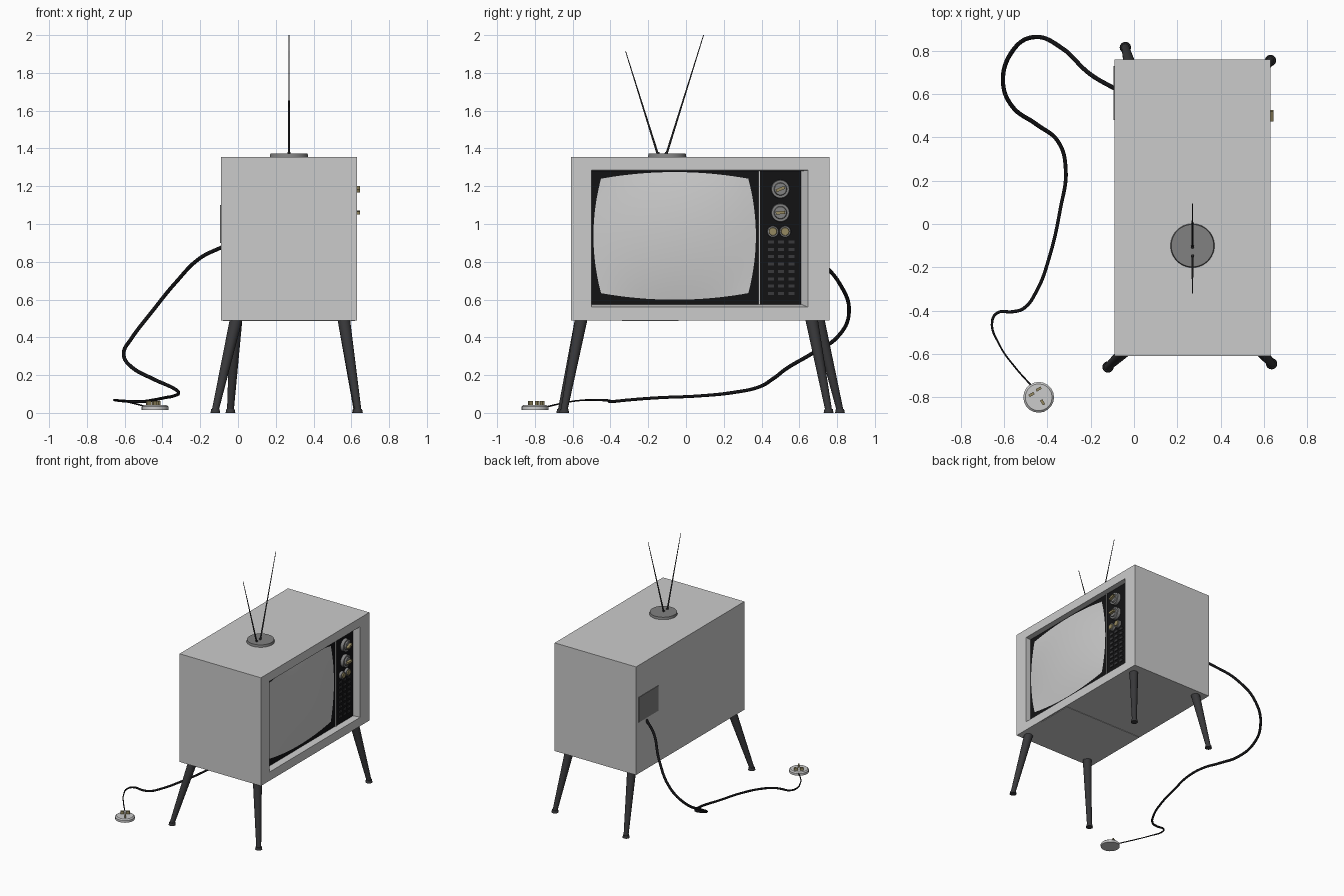
import bpy, bmesh, math
from mathutils import Vector, Matrix

if "Cube" in bpy.data.objects:
    bpy.data.objects.remove(bpy.data.objects["Cube"])


def mat(name, r, g, b):
    m = bpy.data.materials.new(name)
    m.diffuse_color = (r, g, b, 1)
    m.use_nodes = True
    m.node_tree.nodes["Principled BSDF"].inputs["Base Color"].default_value = m.diffuse_color
    return m


BLACK = mat("black", 0.006, 0.006, 0.007)
DARK = mat("dark_grey", 0.04, 0.04, 0.043)
MID = mat("mid_grey", 0.22, 0.22, 0.22)
BRASS = mat("brass", 0.3, 0.25, 0.12)


def make(name, bm, material=None):
    bmesh.ops.recalc_face_normals(bm, faces=bm.faces[:])
    me = bpy.data.meshes.new(name)
    bm.to_mesh(me)
    bm.free()
    ob = bpy.data.objects.new(name, me)
    bpy.context.collection.objects.link(ob)
    if material:
        me.materials.append(material)
    return ob


def box(name, lo, hi, material=None, turn=None):
    lo, hi = Vector(lo), Vector(hi)
    bm = bmesh.new()
    m = Matrix.Translation((lo + hi) / 2)
    if turn:
        m = m @ Matrix.Rotation(turn[0], 4, turn[1])
    bmesh.ops.create_cube(bm, size=1, matrix=m @ Matrix.Diagonal((*(hi - lo), 1)))
    return make(name, bm, material)


def rod(name, a, b, r1, r2, material=None, sides=24):
    a, b = Vector(a), Vector(b)
    d = b - a
    bm = bmesh.new()
    m = Matrix.Translation((a + b) / 2) @ d.to_track_quat('Z', 'Y').to_matrix().to_4x4()
    bmesh.ops.create_cone(bm, cap_ends=True, segments=sides, radius1=r1, radius2=r2,
                          depth=d.length, matrix=m)
    return make(name, bm, material)


# Cabinet: rectangular rings (x, y0, y1, z0, z1) joined into a box with a recessed front
FACE, BACK = 0.63, 0.585
rings = [(-0.09, -0.61, 0.76, 0.49, 1.355), (FACE, -0.61, 0.76, 0.49, 1.355),
         (FACE, -0.50, 0.645, 0.56, 1.285), (BACK, -0.50, 0.61, 0.575, 1.28)]
bm = bmesh.new()
loops = [[bm.verts.new(p) for p in ((x, y0, z0), (x, y1, z0), (x, y1, z1), (x, y0, z1))]
         for x, y0, y1, z0, z1 in rings]
for a, b in zip(loops, loops[1:]):
    for i in range(4):
        j = (i + 1) % 4
        bm.faces.new((a[i], a[j], b[j], b[i]))
bm.faces.new(loops[0])
bm.faces.new(loops[-1])
make("cabinet", bm)

# Thin panels on the back and underside
box("rear_access_panel", (-0.094, 0.48, 0.90), (-0.085, 0.73, 1.10), MID)
box("underside_panel", (-0.08, -0.34, 0.487), (0.62, -0.04, 0.495))

# Black screen mask, divider and control panel
box("screen_mask", (BACK - 0.01, -0.50, 0.575), (BACK + 0.004, 0.385, 1.28), BLACK)
box("divider_strip", (BACK - 0.01, 0.385, 0.575), (BACK + 0.012, 0.393, 1.28))
box("control_panel", (BACK - 0.01, 0.393, 0.575), (BACK + 0.006, 0.61, 1.28), BLACK)

# Domed picture tube with bowed edges
N = 20
bm = bmesh.new()
grid = []
for i in range(N + 1):
    u = 2 * i / N - 1
    row = []
    for j in range(N + 1):
        v = 2 * j / N - 1
        row.append(bm.verts.new((BACK + 0.005 + 0.03 * (1 - u * u) * (1 - v * v),
                                 -0.06 + u * (0.39 + 0.04 * (1 - v * v)),
                                 0.937 + v * (0.303 + 0.035 * (1 - u * u)))))
    grid.append(row)
for i in range(N):
    for j in range(N):
        bm.faces.new((grid[i][j], grid[i + 1][j], grid[i + 1][j + 1], grid[i][j + 1]))
screen = make("screen", bm)

# Tuning dials with raised grips
for n, (z, tilt) in enumerate(((1.185, 0.4), (1.06, 0.1)), 1):
    rod(f"dial_{n}", (BACK, 0.50, z), (0.615, 0.50, z), 0.05, 0.047, MID, 32)
    rod(f"dial_cap_{n}", (0.615, 0.50, z), (0.625, 0.50, z), 0.034, 0.031, MID, 32)
    box(f"dial_grip_{n}", (0.615, 0.475, z - 0.008), (0.645, 0.525, z + 0.008), BRASS,
        (tilt, 'X'))

# Small knobs
for n, y in enumerate((0.46, 0.525), 1):
    rod(f"small_knob_{n}", (BACK, y, 0.96), (0.61, y, 0.96), 0.031, 0.029, MID)
    rod(f"small_knob_cap_{n}", (0.61, y, 0.96), (0.618, y, 0.96), 0.022, 0.02, BRASS)

# Speaker grille slots
for c in range(3):
    for r in range(8):
        y, z = 0.45 + 0.054 * c, 0.905 - 0.039 * r
        box(f"grille_bar_{c}_{r}", (BACK, y - 0.016, z - 0.008),
            (BACK + 0.012, y + 0.016, z + 0.008), DARK)

# Splayed legs with round feet: (top x, y), (foot x, y)
legs = {"front_left_leg": ((0.56, -0.555), (0.635, -0.645)),
        "front_right_leg": ((0.56, 0.665), (0.63, 0.755)),
        "rear_left_leg": ((-0.01, -0.555), (-0.12, -0.66)),
        "rear_right_leg": ((-0.01, 0.70), (-0.04, 0.815))}
for name, (t, f) in legs.items():
    rod(name, (*t, 0.495), (*f, 0.015), 0.033, 0.018, DARK)
    rod(name + "_foot", (*f, 0), (*f, 0.02), 0.026, 0.022, DARK)

# Rabbit-ear antenna
rod("antenna_base", (0.27, -0.10, 1.353), (0.27, -0.10, 1.373), 0.102, 0.098, MID, 48)
for n, (y0, y1, z1) in enumerate(((-0.148, -0.32, 1.915), (-0.105, 0.093, 2.0)), 1):
    rod(f"antenna_socket_{n}", (0.27, y0, 1.365), (0.27, y0, 1.38), 0.009, 0.007, DARK, 12)
    rod(f"antenna_rod_{n}", (0.27, y0, 1.365), (0.27, y1, z1), 0.006, 0.002, DARK, 10)

# Power cord, thick at the set and thin near the plug: x, y, z, radius
path = [(-0.08, 0.62, 0.88, 10), (-0.20, 0.69, 0.82, 10), (-0.33, 0.81, 0.69, 10),
        (-0.46, 0.863, 0.53, 10), (-0.56, 0.80, 0.40, 10), (-0.605, 0.66, 0.31, 10),
        (-0.56, 0.54, 0.24, 10), (-0.45, 0.46, 0.18, 10), (-0.35, 0.38, 0.135, 9),
        (-0.315, 0.25, 0.108, 9), (-0.34, 0.07, 0.09, 8), (-0.39, -0.15, 0.08, 8),
        (-0.45, -0.31, 0.068, 8), (-0.51, -0.39, 0.06, 8), (-0.56, -0.405, 0.06, 8),
        (-0.63, -0.41, 0.065, 7), (-0.655, -0.45, 0.068, 6), (-0.62, -0.56, 0.066, 4),
        (-0.55, -0.66, 0.05, 4), (-0.475, -0.745, 0.03, 4)]
cu = bpy.data.curves.new("power_cord", 'CURVE')
cu.dimensions = '3D'
cu.bevel_depth = 0.001
cu.bevel_resolution = 3
cu.resolution_u = 8
cu.use_fill_caps = True
sp = cu.splines.new('BEZIER')
sp.bezier_points.add(len(path) - 1)
for p, (x, y, z, r) in zip(sp.bezier_points, path):
    p.co, p.radius = (x, y, z), r
    p.handle_left_type = p.handle_right_type = 'AUTO'
cu.materials.append(BLACK)
bpy.context.collection.objects.link(bpy.data.objects.new("power_cord", cu))

# Three-pin plug lying face up
rod("plug_body", (-0.44, -0.80, 0.015), (-0.44, -0.80, 0.033), 0.071, 0.071, None, 20)
rod("plug_face", (-0.44, -0.80, 0.033), (-0.44, -0.80, 0.041), 0.071, 0.062, None, 20)
for n, (x, y, a) in enumerate(((-0.473, -0.787, 0.55), (-0.44, -0.762, 0.55),
                               (-0.422, -0.823, 2.12)), 1):
    box(f"plug_pin_{n}", (x - 0.013, y - 0.006, 0.038), (x + 0.013, y + 0.006, 0.062),
        BRASS, (a, 'Z'))

# Smooth the round parts, keeping hard edges
bpy.ops.object.select_all(action='DESELECT')
for ob in bpy.context.collection.objects:
    if ob.type == 'MESH':
        ob.select_set(True)
bpy.context.view_layer.objects.active = screen
bpy.ops.object.shade_smooth_by_angle(angle=math.radians(30))
